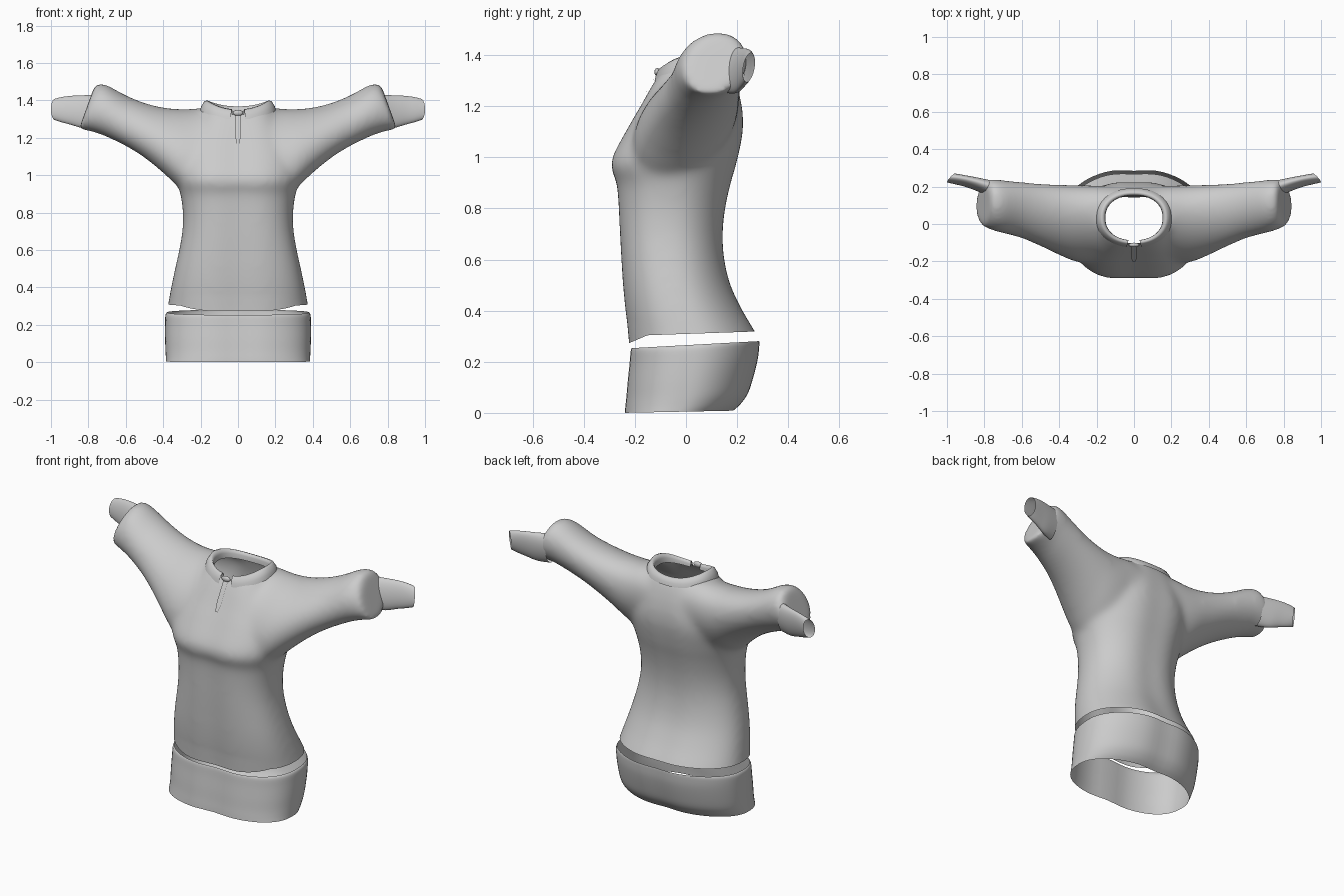
import bpy, bmesh
from math import sin, cos, pi, tau, sqrt, exp, copysign
from mathutils import Vector
from mathutils.bvhtree import BVHTree

cube = bpy.data.objects.get("Cube")
if cube:
    bpy.data.objects.remove(cube)

cloth = bpy.data.materials.new("pale_grey_cloth")
cloth.use_nodes = True
grey = (0.6, 0.6, 0.6, 1)
cloth.diffuse_color = grey
cloth.node_tree.nodes["Principled BSDF"].inputs["Base Color"].default_value = grey

SIDES = 64


def refine(rows, steps=4):
    """Pass a smooth curve through the rows of a section table."""
    rows = [Vector(r) for r in rows]
    padded = [rows[0], *rows, rows[-1]]
    out = []
    for a, b, c, d in zip(padded, padded[1:], padded[2:], padded[3:]):
        for i in range(steps):
            t = i / steps
            out.append(b + (c - a) * (t / 2) + (a * 2 - b * 5 + c * 4 - d) * (t * t / 2)
                       + (b * 3 - a - c * 3 + d) * (t ** 3 / 2))
    return out + [rows[-1]]


def loft(bm, rings, closed=True, caps=False):
    """Skin a list of equally long point rings."""
    rows = [[bm.verts.new(p) for p in ring] for ring in rings]
    count = len(rows[0])
    faces = []
    for a, b in zip(rows, rows[1:]):
        for i in range(count if closed else count - 1):
            j = (i + 1) % count
            faces.append(bm.faces.new((a[i], a[j], b[j], b[i])))
    if caps:
        faces += [bm.faces.new(rows[0]), bm.faces.new(rows[-1])]
    bmesh.ops.recalc_face_normals(bm, faces=faces)


def trim(bm, point, normal):
    """Cut away everything beyond a plane and return the new edges."""
    geom = bm.verts[:] + bm.edges[:] + bm.faces[:]
    cut = bmesh.ops.bisect_plane(bm, geom=geom, plane_co=point, plane_no=normal,
                                 clear_outer=True)
    return [e for e in cut["geom_cut"] if isinstance(e, bmesh.types.BMEdge)]


def add_object(name, bm):
    mesh = bpy.data.meshes.new(name)
    bm.to_mesh(mesh)
    bm.free()
    obj = bpy.data.objects.new(name, mesh)
    bpy.context.collection.objects.link(obj)
    mesh.materials.append(cloth)
    mesh.shade_smooth()
    return obj


def power(value, exponent):
    return copysign(abs(value) ** exponent, value)


def level_ring(z, half_width, front, back, tilt=0.0):
    """Horizontal section, flatter in front than behind, dented at the middle."""
    mid, half = (front + back) / 2, (back - front) / 2
    ring = []
    for i in range(SIDES):
        t = tau * i / SIDES
        e = 2 / 2.05 if sin(t) > 0 else 2 / 2.55
        x = half_width * power(cos(t), e)
        y = mid + half * power(sin(t), e)
        y -= 0.014 * exp(-(x / 0.09) ** 2) * sin(t)
        ring.append(Vector((x, y, z + tilt * y)))
    return ring


def arm_ring(x, front, back, low, high, lean, slant=0.0):
    """Upright section across the arm, leaning back at the top."""
    rz = (high - low) / 2
    half = (back - front) / 2
    ry = sqrt(max(half ** 2 - (lean * rz) ** 2, 0.0001))
    return [Vector((x - slant * (1 + cos(t)), (front + back) / 2 + ry * cos(t)
                    + lean * rz * sin(t), (low + high) / 2 + rz * sin(t)))
            for t in (tau * i / SIDES for i in range(SIDES))]


# Body: arm span with slanted closed ends, merged with the trunk into one skin
trunk = [
    (0.20, 0.397, -0.22, 0.335), (0.30, 0.376, -0.231, 0.292),
    (0.40, 0.358, -0.245, 0.233), (0.50, 0.337, -0.255, 0.186),
    (0.60, 0.315, -0.262, 0.162), (0.70, 0.298, -0.268, 0.156),
    (0.80, 0.295, -0.273, 0.166), (0.90, 0.308, -0.281, 0.188),
    (0.98, 0.33, -0.304, 0.211), (1.10, 0.335, -0.245, 0.235),
    (1.20, 0.29, -0.188, 0.232), (1.30, 0.22, -0.133, 0.207),
    (1.36, 0.19, -0.09, 0.18)]
arm = [
    (0.00, -0.20, 0.205, 0.90, 1.345, 0.35), (0.16, -0.205, 0.205, 0.90, 1.362, 0.35),
    (0.25, -0.21, 0.207, 0.90, 1.354, 0.36), (0.32, -0.20, 0.208, 0.938, 1.354, 0.37),
    (0.40, -0.167, 0.21, 1.012, 1.362, 0.38), (0.50, -0.12, 0.216, 1.093, 1.387, 0.35),
    (0.60, -0.077, 0.225, 1.155, 1.428, 0.3), (0.70, -0.05, 0.235, 1.203, 1.482, 0.2),
    (0.75, -0.037, 0.24, 1.223, 1.49, 0.2), (0.82, -0.012, 0.238, 1.24, 1.462, 0.2),
    (0.92, 0.0, 0.237, 1.245, 1.45, 0.2)]
span = [(-r[0], *r[1:]) for r in reversed(arm[1:])] + arm

bm = bmesh.new()
loft(bm, [arm_ring(*r) for r in refine(span)], caps=True)
for side in (-1, 1):
    edge_loop = trim(bm, (side * 0.842, 0, 1.27), (side * 0.94, 0, 0.34))
    bmesh.ops.holes_fill(bm, edges=edge_loop, sides=0)
loft(bm, [level_ring(*r) for r in refine(trunk)], caps=True)
body = add_object("shirt_body", bm)
remesh = body.modifiers.new("merge", "REMESH")
remesh.mode = "VOXEL"
remesh.voxel_size = 0.013
relax = body.modifiers.new("relax", "SMOOTH")
relax.factor = 0.5
relax.iterations = 34
bpy.context.view_layer.update()
shaped = body.evaluated_get(bpy.context.evaluated_depsgraph_get())
merged = bpy.data.meshes.new_from_object(shaped)
body.modifiers.clear()
body.data = merged

bm = bmesh.new()
bm.from_mesh(merged)

# Open waist, dipping at the front
trim(bm, (0, 0, 0.309), (0, 0.035, -1))
for v in bm.verts:
    if v.co.z < 0.36:
        dip = min(max((-0.15 - v.co.y) / 0.07, 0), 1)
        v.co.z -= 0.028 * dip * (0.36 - v.co.z) / 0.06

# Open neck
NECK_Y = 0.033


def in_neck(p):
    return p.z > 1.2 and (p.x / 0.168) ** 2 + ((p.y - NECK_Y) / 0.135) ** 2 < 1


bmesh.ops.delete(bm, geom=[f for f in bm.faces if in_neck(f.calc_center_median())],
                 context="FACES")
surface = BVHTree.FromBMesh(bm)
bm.to_mesh(merged)
bm.free()
if not merged.materials:
    merged.materials.append(cloth)
merged.shade_smooth()

# Separate hem band below the waist gap
hem = [(0.005, 0.385, -0.246, 0.195, 0.02), (0.03, 0.386, -0.244, 0.224, 0.02),
       (0.07, 0.388, -0.24, 0.253, 0.025), (0.13, 0.39, -0.235, 0.274, 0.03),
       (0.20, 0.39, -0.228, 0.292, 0.04), (0.25, 0.388, -0.224, 0.298, 0.05),
       (0.265, 0.379, -0.22, 0.298, 0.055)]
bm = bmesh.new()
loft(bm, [level_ring(*r) for r in refine(hem)])
add_object("hem_band", bm)

# Flat open cuffs reaching out of the sleeves, cut back on the rear side
cuff = [(0.76, 0.14, 0.232, 1.25, 1.43, 0.15, 0), (0.83, 0.172, 0.247, 1.252, 1.427, 0.15, 0),
        (0.90, 0.198, 0.258, 1.27, 1.424, 0.15, 0.006),
        (0.96, 0.213, 0.266, 1.284, 1.417, 0.15, 0.014),
        (1.0, 0.222, 0.27, 1.295, 1.408, 0.15, 0.022)]
for side, name in ((1, "left_cuff"), (-1, "right_cuff")):
    bm = bmesh.new()
    loft(bm, [[Vector((side * p.x, p.y, p.z)) for p in arm_ring(*r)] for r in refine(cuff)])
    add_object(name, bm)

# Folded collar, split at the front: radii, then front, side and back heights
collar = [(0.203, 0.158, 1.298, 1.345, 1.325), (0.197, 0.153, 1.318, 1.368, 1.345),
          (0.180, 0.140, 1.345, 1.395, 1.364), (0.165, 0.128, 1.352, 1.400, 1.368),
          (0.154, 0.121, 1.335, 1.375, 1.350), (0.153, 0.120, 1.318, 1.345, 1.325)]
GAP = 0.16
rings = []
for rx, ry, front, side, back in collar:
    ring = []
    for i in range(SIDES + 1):
        t = GAP + (tau - 2 * GAP) * i / SIDES
        end = front if cos(t) > 0 else back
        z = side + (end - side) * cos(t) ** 2
        ring.append(Vector((rx * power(sin(t), 0.9), NECK_Y - ry * power(cos(t), 0.9), z)))
    rings.append(ring)
bm = bmesh.new()
loft(bm, rings, closed=False)
add_object("collar", bm)

# Narrow neck placket lying on the chest, with a small fastening at its top
bm = bmesh.new()
rows = []
for i in range(13):
    f = i / 12
    z = 1.17 + 0.15 * f
    w = 0.003 + 0.012 * sin(pi * min(f + 0.12, 0.6))
    row = []
    for x in (-w, 0, w):
        hit = surface.ray_cast(Vector((x, -1, z)), Vector((0, 1, 0)))[0]
        row.append(Vector((x, (hit.y if hit else -0.11) - 0.009, z)))
    rows.append(row)
loft(bm, rows, closed=False)
add_object("neck_placket", bm)

bm = bmesh.new()
bmesh.ops.create_uvsphere(bm, u_segments=20, v_segments=10, radius=1)
for v in bm.verts:
    v.co = Vector((v.co.x * 0.028, v.co.y * 0.012 - 0.112, v.co.z * 0.016 + 1.333))
add_object("neck_fastening", bm)
